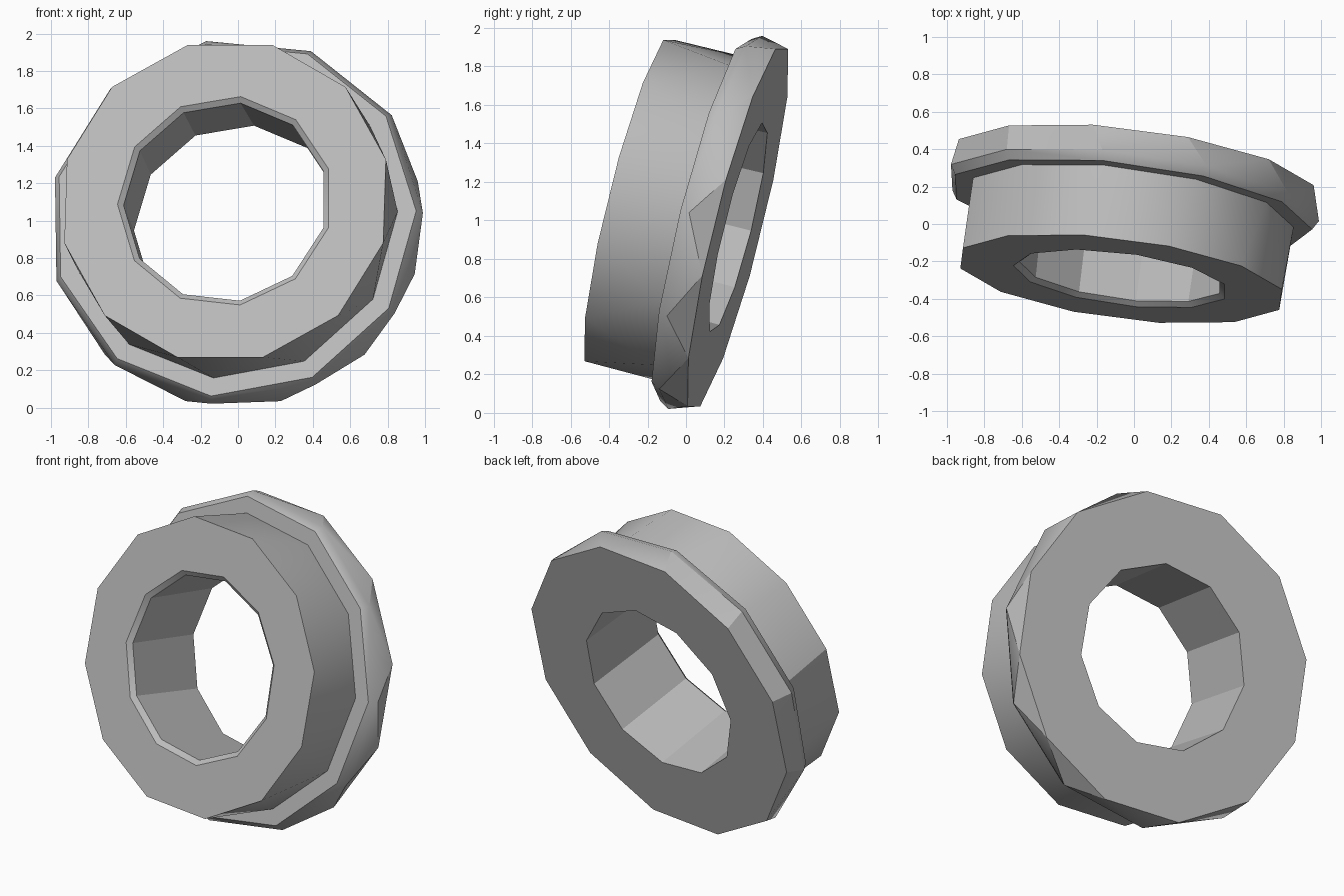
import bpy, bmesh, math
from mathutils import Vector

cube = bpy.data.objects.get("Cube")
if cube:
    bpy.data.objects.remove(cube)

grey = bpy.data.materials.new("plain_grey")
grey.use_nodes = True
colour = (0.5, 0.5, 0.5, 1)
grey.diffuse_color = colour
grey.node_tree.nodes["Principled BSDF"].inputs["Base Color"].default_value = colour

# Tilted frame: axis runs from the front face to the back face
axis = Vector((0.13, 1, -0.25)).normalized()
side = Vector((1, -0.13, 0)).normalized()
up = side.cross(axis).normalized()
back_centre = Vector((0.003, 0.26, 0.965))

# Closed profile of rings: (sides, first angle, radius, distance along axis)
rings = [
    (11, 18, 0.565, 0.01),     # bore, back
    (11, 18, 0.55, -0.55),     # bore, front
    (11, 18, 0.58, -0.575),    # bore chamfer
    (12, 15, 0.89, -0.575),    # barrel, front
    (11, 2.6, 0.88, -0.18),    # barrel, at the flange
    (11, 2.6, 0.98, -0.18),    # flange, front
    (11, 2.6, 1.01, -0.13),    # flange, rim
    (12, 15, 0.99, 0.01),      # flange, back
]

bm = bmesh.new()


def make_ring(count, start, radius, along):
    verts = []
    for i in range(count):
        a = math.radians(start) + math.tau * i / count
        verts.append(bm.verts.new(back_centre + axis * along
                                  + (side * math.cos(a) + up * math.sin(a)) * radius))
    return verts


def join(a, b):
    """Quads between matching rings, a zip of triangles between others."""
    n, m = len(a), len(b)
    if n == m:
        for i in range(n):
            k = (i + 1) % n
            bm.faces.new((a[i], a[k], b[k], b[i]))
        return
    i = j = 0
    while i < n or j < m:
        p, q = a[i % n], b[j % m]
        pn, qn = a[(i + 1) % n], b[(j + 1) % m]
        step_a = (pn.co - q.co).length < (p.co - qn.co).length
        if j == m or (i < n and step_a):
            bm.faces.new((p, pn, q))
            i += 1
        else:
            bm.faces.new((p, qn, q))
            j += 1


loops = [make_ring(*r) for r in rings]
for k, loop in enumerate(loops):
    join(loop, loops[(k + 1) % len(loops)])
bmesh.ops.recalc_face_normals(bm, faces=bm.faces)

mesh = bpy.data.meshes.new("flanged_bushing")
bm.to_mesh(mesh)
bm.free()
mesh.materials.append(grey)
bushing = bpy.data.objects.new("flanged_bushing", mesh)
bpy.context.collection.objects.link(bushing)

# Soft barrel, crisp rims and bore
bpy.ops.object.select_all(action='DESELECT')
bushing.select_set(True)
bpy.context.view_layer.objects.active = bushing
bpy.ops.object.shade_smooth_by_angle(angle=math.radians(30))
